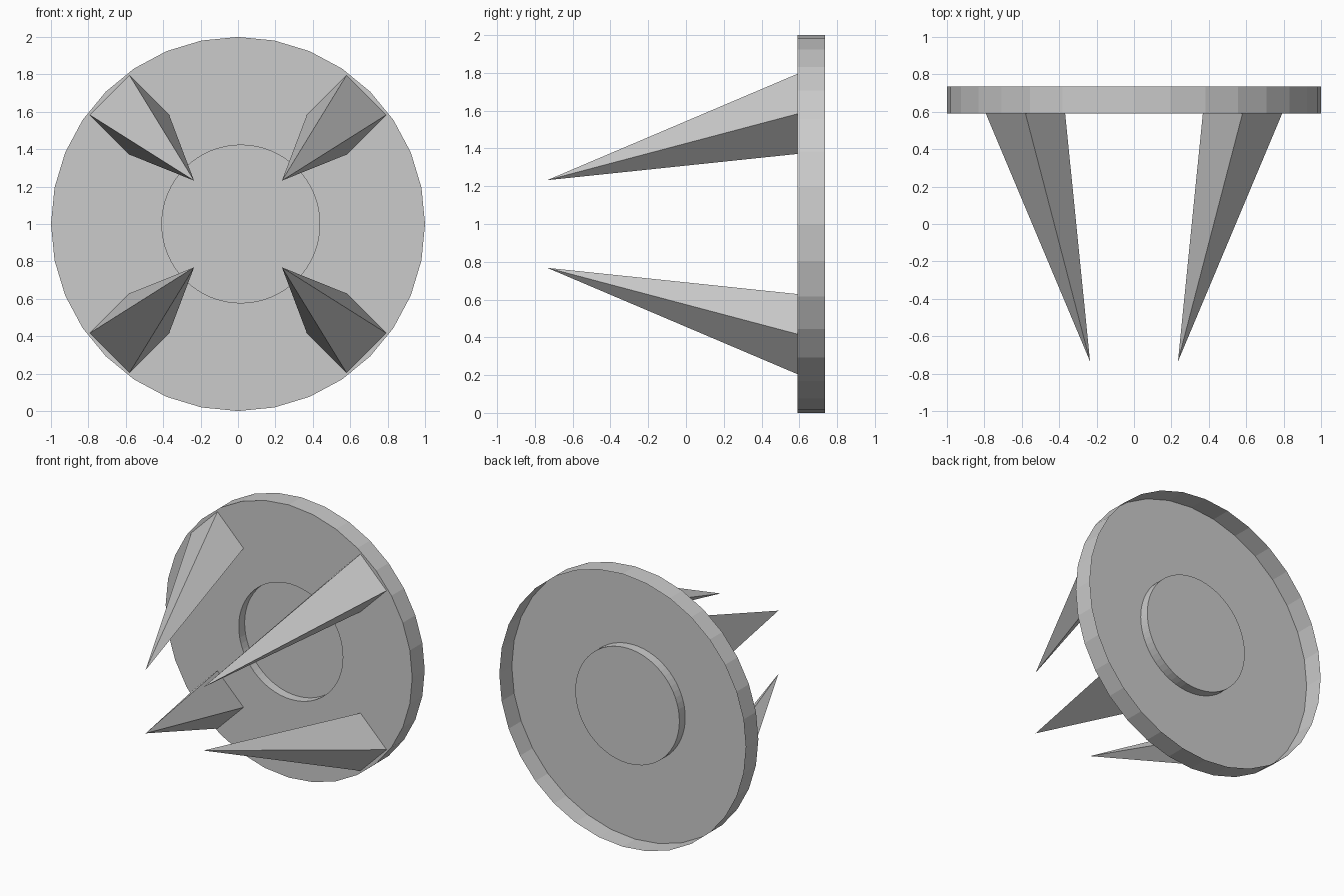
import bpy, bmesh
from math import cos, sin, tau

if "Cube" in bpy.data.objects:
    bpy.data.objects.remove(bpy.data.objects["Cube"])

CZ = 1.0                       # height of the disc centre
FRONT, BACK, TIP = 0.59, 0.735, -0.735


def finish(bm, name):
    bmesh.ops.recalc_face_normals(bm, faces=bm.faces)
    mesh = bpy.data.meshes.new(name)
    bm.to_mesh(mesh)
    bm.free()
    obj = bpy.data.objects.new(name, mesh)
    bpy.context.collection.objects.link(obj)
    return obj


def ring(bm, n, r, y, cx=0.0):
    verts = [bm.verts.new((cx + r * cos(tau * i / n), y, CZ + r * sin(tau * i / n)))
             for i in range(n)]
    edges = [bm.edges.new((verts[i], verts[(i + 1) % n])) for i in range(n)]
    return verts, edges


def wall(bm, a, b):
    for i in range(len(a)):
        j = (i + 1) % len(a)
        bm.faces.new((a[i], a[j], b[j], b[i]))


# Pressed plate: thin rim open to the back, with a dished centre
bm = bmesh.new()
rim_back, _ = ring(bm, 32, 1.0, BACK)
rim_front, rim_edges = ring(bm, 32, 1.0, FRONT)
dish_front, dish_edges = ring(bm, 64, 0.422, FRONT, 0.015)
dish_back, _ = ring(bm, 64, 0.422, FRONT + 0.068, 0.015)
bmesh.ops.triangle_fill(bm, edges=rim_edges + dish_edges, use_beauty=True,
                        normal=(0, -1, 0))
wall(bm, rim_front, rim_back)
wall(bm, dish_front, dish_back)
bm.faces.new(dish_back)
finish(bm, "plate")


# Four-sided spikes leaning inwards towards the front
def spike(name, sx, sz):
    bm = bmesh.new()
    base = [bm.verts.new((sx * (0.58 + 0.212 * cos(tau * i / 4)), FRONT,
                          CZ + sz * (0.583 + 0.212 * sin(tau * i / 4))))
            for i in range(4)]
    tip = bm.verts.new((sx * 0.235, TIP, CZ + sz * 0.232))
    for i in range(4):
        bm.faces.new((base[i], base[(i + 1) % 4], tip))
    finish(bm, name)


for sx, side in ((-1, "left"), (1, "right")):
    for sz, level in ((1, "upper"), (-1, "lower")):
        spike(f"{level}_{side}_spike", sx, sz)
